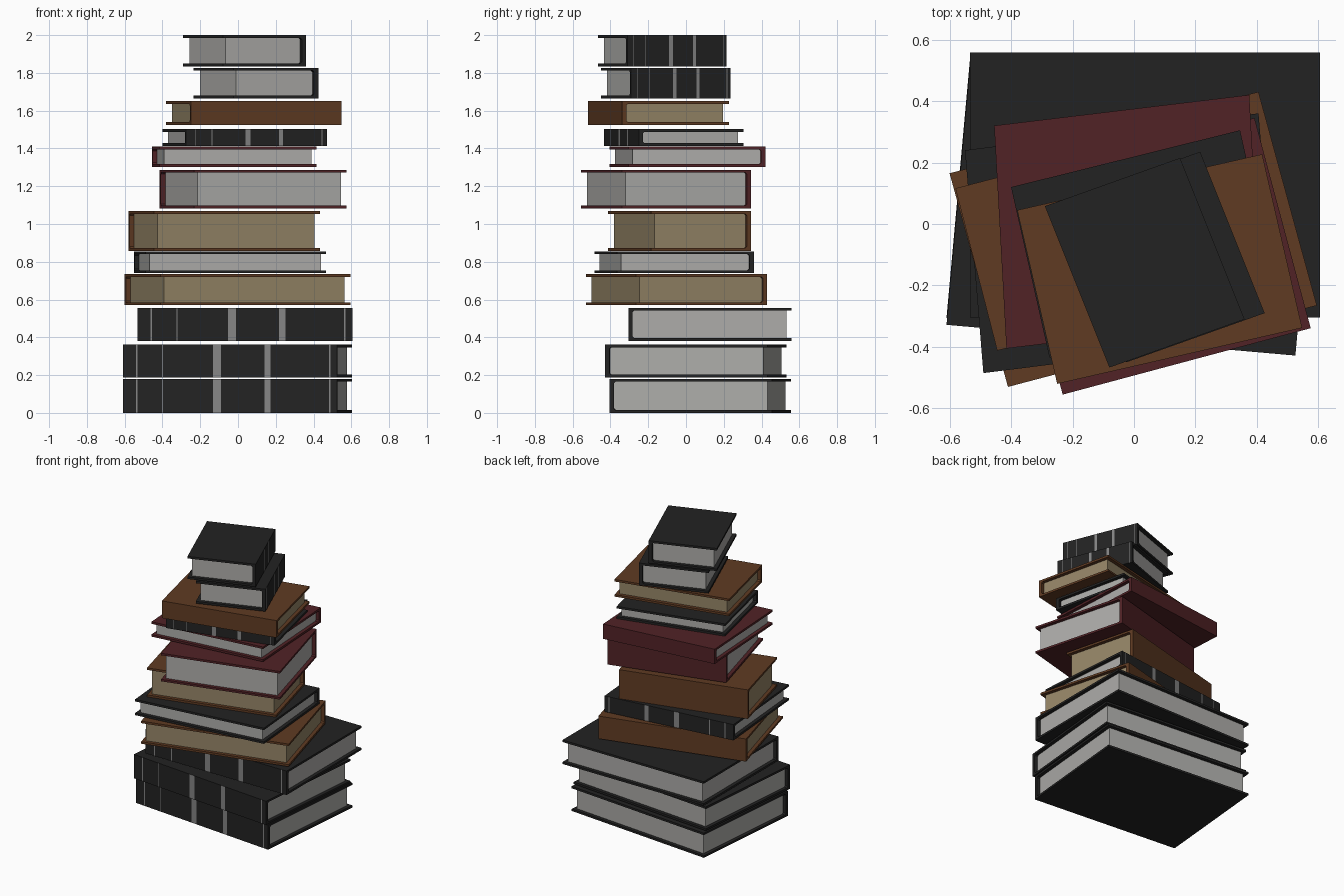
import bpy, bmesh
from mathutils import Vector

if "Cube" in bpy.data.objects:
    bpy.data.objects.remove(bpy.data.objects["Cube"])


def material(name, rgb):
    m = bpy.data.materials.new(name)
    m.diffuse_color = (*rgb, 1)
    m.use_nodes = True
    m.node_tree.nodes["Principled BSDF"].inputs["Base Color"].default_value = m.diffuse_color
    return m


black = material("black_cover", (0.0165, 0.0165, 0.0165))
brown = material("brown_cover", (0.115, 0.043, 0.016))
red = material("dark_red_cover", (0.082, 0.016, 0.019))
white = material("grey_pages", (0.42, 0.415, 0.40))
tan = material("tan_pages", (0.30, 0.235, 0.135))
grey = material("grey_spine_band", (0.24, 0.24, 0.24))

BOARD = 0.015     # cover board thickness
SPINE = 0.023     # spine thickness
OVERHANG = 0.025  # how far the boards stand past the pages
# Painted bands on black spines: centre and width as fractions of the spine length
BANDS = [(0.065, 0.006), (0.185, 0.006), (0.44, 0.038), (0.675, 0.03), (0.965, 0.007)]


def make_object(name, bm, mats):
    bmesh.ops.recalc_face_normals(bm, faces=bm.faces)
    me = bpy.data.meshes.new(name)
    bm.to_mesh(me)
    bm.free()
    for m in mats:
        me.materials.append(m)
    ob = bpy.data.objects.new(name, me)
    bpy.context.collection.objects.link(ob)
    return ob


def sweep(profile, stops, place, marked=()):
    """Sweep a closed (depth, height) profile through stops along the spine;
    edge 0 of the profile gets material 1 on the marked segments."""
    bm = bmesh.new()
    rings = [[bm.verts.new(place(s, d, z)) for d, z in profile] for s in stops]
    n = len(profile)
    for k in range(len(stops) - 1):
        for i in range(n):
            j = (i + 1) % n
            f = bm.faces.new((rings[k][i], rings[k][j], rings[k + 1][j], rings[k + 1][i]))
            f.material_index = 1 if (i == 0 and k in marked) else 0
    bm.faces.new(rings[0])
    bm.faces.new(rings[-1])
    return bm


def book(name, corner, u, v, z0, z1, spine, cover, pages):
    p, u, v = (Vector((*c, 0)) for c in (corner, u, v))
    # a runs along the spine, d from the spine to the fore edge
    o, a, d = {"front": (p, u, v), "back": (p + v, u, -v), "right": (p + u, v, -u)}[spine]
    length, depth = a.length, d.length
    a, d = a.normalized(), d.normalized()

    def place(s, t, z):
        return o + a * s + d * t + Vector((0, 0, z))

    # case: C-shaped profile with chamfered inner corners
    lo, hi, c = z0 + BOARD, z1 - BOARD, 0.008
    case = [(0, z0), (0, z1), (depth, z1), (depth, hi), (SPINE + c, hi), (SPINE, hi - c),
            (SPINE, lo + c), (SPINE + c, lo), (depth, lo), (depth, z0)]
    stops, marked = [0], []
    if cover is black:
        for f, w in BANDS:
            marked.append(len(stops))
            stops += [(f - w / 2) * length, (f + w / 2) * length]
    stops.append(length)
    make_object(name + "_cover", sweep(case, stops, place, marked),
                [cover, grey] if marked else [cover])

    # page block
    end = depth - OVERHANG
    block = [(SPINE, lo + c), (SPINE, hi - c), (SPINE + c, hi), (end, hi), (end, lo), (SPINE + c, lo)]
    make_object(name + "_pages", sweep(block, [OVERHANG, length - OVERHANG], place), [pages])


# front-left corner, width edge, depth edge, bottom, top, spine side, colours
BOOKS = [
    ((-0.61, -0.305), (1.135, -0.10), (0.078, 0.86), 0.0, 0.18, "front", black, white),
    ((-0.61, -0.328), (1.135, -0.10), (0.078, 0.86), 0.188, 0.362, "front", black, white),
    ((-0.533, -0.305), (1.138, 0.0), (0.0, 0.863), 0.381, 0.556, "front", black, white),
    ((-0.41, -0.53), (1.005, 0.265), (-0.19, 0.695), 0.570, 0.735, "back", brown, tan),
    ((-0.49, -0.485), (0.955, 0.12), (-0.06, 0.725), 0.740, 0.855, "back", black, white),
    ((-0.445, -0.412), (0.88, 0.228), (-0.136, 0.528), 0.857, 1.069, "back", brown, tan),
    ((-0.232, -0.555), (0.807, 0.216), (-0.183, 0.684), 1.082, 1.287, "back", red, white),
    ((-0.415, -0.405), (0.83, 0.10), (-0.04, 0.725), 1.302, 1.410, "back", red, white),
    ((-0.275, -0.435), (0.745, 0.185), (-0.125, 0.555), 1.413, 1.503, "front", black, white),
    ((-0.25, -0.52), (0.797, 0.182), (-0.13, 0.565), 1.525, 1.650, "front", brown, tan),
    ((-0.025, -0.45), (0.45, 0.16), (-0.21, 0.525), 1.665, 1.827, "right", black, white),
    ((-0.08, -0.467), (0.44, 0.157), (-0.21, 0.525), 1.835, 2.0, "right", black, white),
]
for i, spec in enumerate(BOOKS, 1):
    book("book_%02d" % i, *spec)
